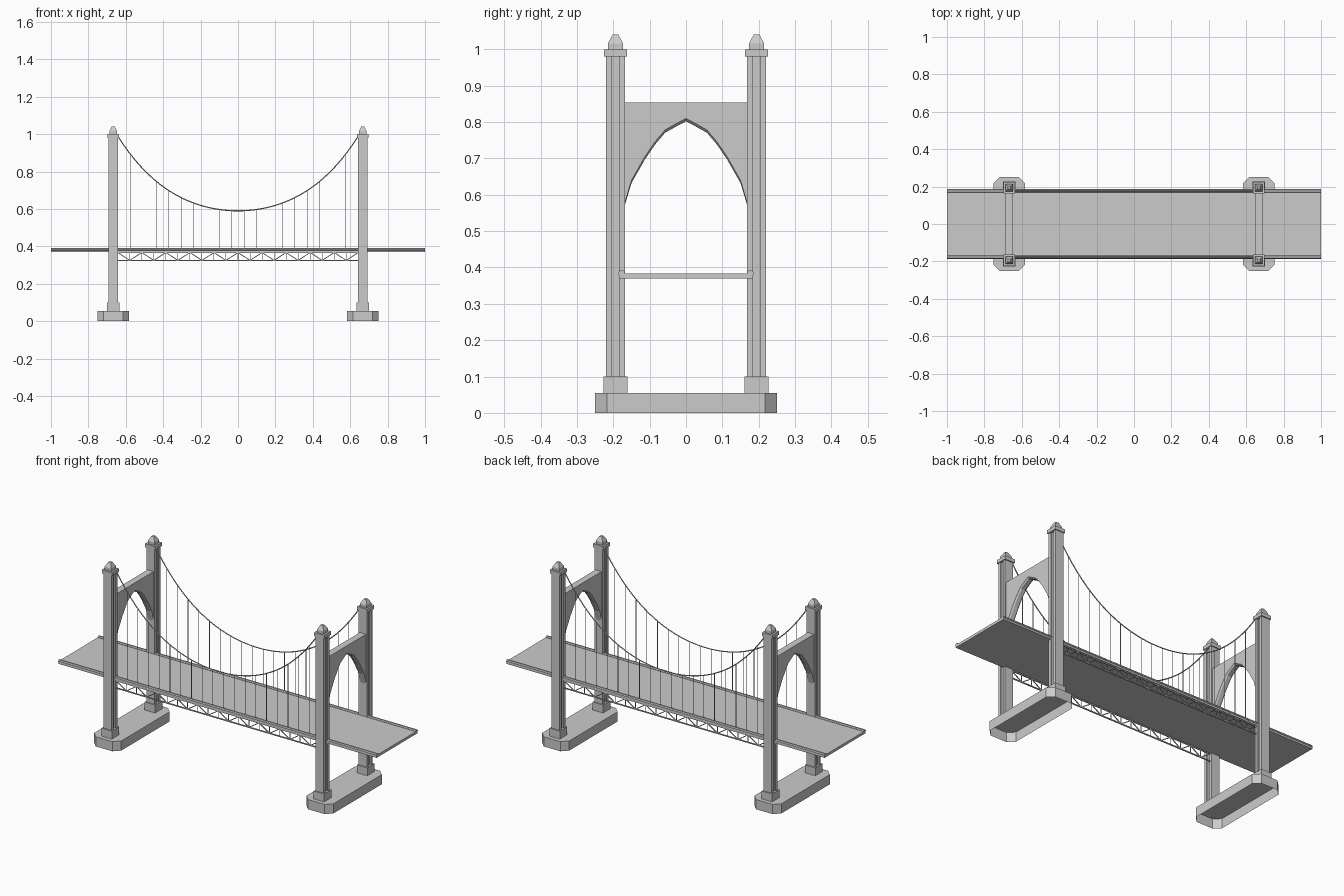
import bpy, bmesh, math
from mathutils import Vector

cube = bpy.data.objects.get("Cube")
if cube:
    bpy.data.objects.remove(cube, do_unlink=True)

grey = bpy.data.materials.new("stone grey")
grey.use_nodes = True
colour = (0.6, 0.6, 0.6, 1)
grey.diffuse_color = colour
grey.node_tree.nodes["Principled BSDF"].inputs["Base Color"].default_value = colour

TOWER_X, LEG_Y, EDGE_Y = 0.667, 0.194, 0.177


def finish(name, bm):
    bmesh.ops.recalc_face_normals(bm, faces=bm.faces)
    mesh = bpy.data.meshes.new(name)
    bm.to_mesh(mesh)
    bm.free()
    mesh.materials.append(grey)
    obj = bpy.data.objects.new(name, mesh)
    bpy.context.collection.objects.link(obj)
    return obj


def loft(bm, rings, caps=(True, True), closed=True):
    """Join equal rings of points with quads and optionally cap the ends."""
    rows = [[bm.verts.new(p) for p in ring] for ring in rings]
    n = len(rows[0])
    for a, b in zip(rows, rows[1:]):
        for i in range(n if closed else n - 1):
            j = (i + 1) % n
            bm.faces.new((a[i], a[j], b[j], b[i]))
    if caps[0]:
        bm.faces.new(rows[0])
    if caps[1]:
        bm.faces.new(rows[-1])


def square(cx, cy, w, z):
    h = w / 2
    return [(cx + sx * h, cy + sy * h, z) for sx, sy in ((-1, -1), (1, -1), (1, 1), (-1, 1))]


def rod(bm, a, b, r, sides=4):
    """Thin bar between two points."""
    a, b = Vector(a), Vector(b)
    q = (b - a).to_track_quat("Z", "Y")
    ring = [q @ Vector((r * math.cos(t), r * math.sin(t), 0))
            for t in ((i + 0.5) * math.tau / sides for i in range(sides))]
    loft(bm, [[a + v for v in ring], [b + v for v in ring]])


def cable_height(x):
    return 0.59 + 0.705 * x ** 2 + 0.633 * x ** 4


def build_footing(name, cx):
    # chamfered plinth, open underneath
    bm = bmesh.new()
    w, d, c = 0.085, 0.25, 0.033
    quarter = [(w, d - c), (w - c, d)]
    outline = (quarter + [(-x, y) for x, y in quarter[::-1]]
               + [(-x, -y) for x, y in quarter] + [(x, -y) for x, y in quarter[::-1]])
    loft(bm, [[(cx + x, y, z) for x, y in outline] for z in (0, 0.055)], caps=(False, True))
    finish(name, bm)


def build_leg(name, cx, cy):
    bm = bmesh.new()
    # pedestal
    loft(bm, [square(cx, cy, 0.065, z) for z in (0.055, 0.1)])
    # shaft with a groove on its two x faces
    h, g, depth = 0.026, 0.0095, 0.009
    half = [(h, -h), (h, -g), (h - depth, -g), (h - depth, g), (h, g), (h, h)]
    outline = half + [(-x, -y) for x, y in half]
    loft(bm, [[(cx + x, cy + y, z) for x, y in outline] for z in (0.1, 0.98)])
    # capital and tapered finial
    loft(bm, [square(cx, cy, 0.063, z) for z in (0.98, 1.0)])
    loft(bm, [square(cx, cy, w, z) for w, z in ((0.042, 1.0), (0.042, 1.016), (0.016, 1.04))])
    finish(name, bm)


def build_arch(name, cx):
    # pointed arch panel with a chamfered underside
    curve = [(0.17, 0.565), (0.15, 0.632), (0.113, 0.697), (0.085, 0.738),
             (0.058, 0.77), (0.028, 0.787), (0, 0.802)]
    curve = [(-y, z) for y, z in curve] + curve[-2::-1]
    bm = bmesh.new()
    rows = []
    for dx, lift in ((-0.019, 0.008), (-0.01, 0), (0.01, 0), (0.019, 0.008)):
        low = [bm.verts.new((cx + dx, y, z + lift)) for y, z in curve]
        top = [bm.verts.new((cx + dx, y, 0.853)) for y, z in curve]
        rows.append((low, top))
    for i in range(len(curve) - 1):
        for low, top in (rows[0], rows[-1]):
            bm.faces.new((low[i], low[i + 1], top[i + 1], top[i]))
        for a, b in zip(rows, rows[1:]):
            for k in (0, 1):
                bm.faces.new((a[k][i], a[k][i + 1], b[k][i + 1], b[k][i]))
    finish(name, bm)


def build_side(side, y):
    # truss under the deck edge
    bm = bmesh.new()
    half, low, high, panels = 0.643, 0.325, 0.367, 20
    for z in (low, high):
        rod(bm, (-half, y, z), (half, y, z), 0.004)
    step = 2 * half / panels
    for i in range(panels):
        x = -half + i * step
        z1, z2 = (high, low) if i % 2 == 0 else (low, high)
        rod(bm, (x, y, z1), (x + step, y, z2), 0.003)
        rod(bm, (x, y, low), (x, y, high), 0.002)
    finish(side + "_truss", bm)

    # main cable
    bm = bmesh.new()
    count = 40
    xs = [-0.65 + 1.3 * i / count for i in range(count + 1)]
    r, sides = 0.003, 6
    rings = []
    for x in xs:
        slope = math.atan(1.41 * x + 2.53 * x ** 3)
        ring = []
        for k in range(sides):
            t = k * math.tau / sides
            u = r * math.cos(t)
            ring.append((x - u * math.sin(slope), y + r * math.sin(t),
                         cable_height(x) + u * math.cos(slope)))
        rings.append(ring)
    loft(bm, rings)
    cable = finish(side + "_main_cable", bm)
    for p in cable.data.polygons:
        p.use_smooth = len(p.vertices) == 4

    # vertical hangers
    bm = bmesh.new()
    for i in range(18):
        x = (i - 8.5) * 0.0674
        rod(bm, (x, y, 0.385), (x, y, cable_height(x)), 0.0015)
    finish(side + "_hangers", bm)

    # kerb along the deck edge
    bm = bmesh.new()
    section = [(-0.009, 0.369), (0.007, 0.369), (0.007, 0.379), (0.009, 0.38),
               (0.009, 0.386), (0.005, 0.391), (-0.005, 0.391), (-0.009, 0.386)]
    loft(bm, [[(x, y + math.copysign(1, y) * dy, z) for dy, z in section] for x in (-1, 1)])
    finish(side + "_kerb", bm)


# road deck
bm = bmesh.new()
loft(bm, [[(x, y, z) for x, y in ((-1, -0.18), (1, -0.18), (1, 0.18), (-1, 0.18))]
          for z in (0.369, 0.384)])
finish("road_deck", bm)

# towers
for x_name, sx in (("left", 1), ("right", -1)):
    build_footing(x_name + "_footing", sx * TOWER_X)
    build_arch(x_name + "_arch", sx * TOWER_X)
    for y_name, sy in (("front", -1), ("back", 1)):
        build_leg(f"{x_name}_{y_name}_tower_leg", sx * TOWER_X, sy * LEG_Y)

# cables, hangers, trusses and kerbs
for y_name, sy in (("front", -1), ("back", 1)):
    build_side(y_name, sy * EDGE_Y)
